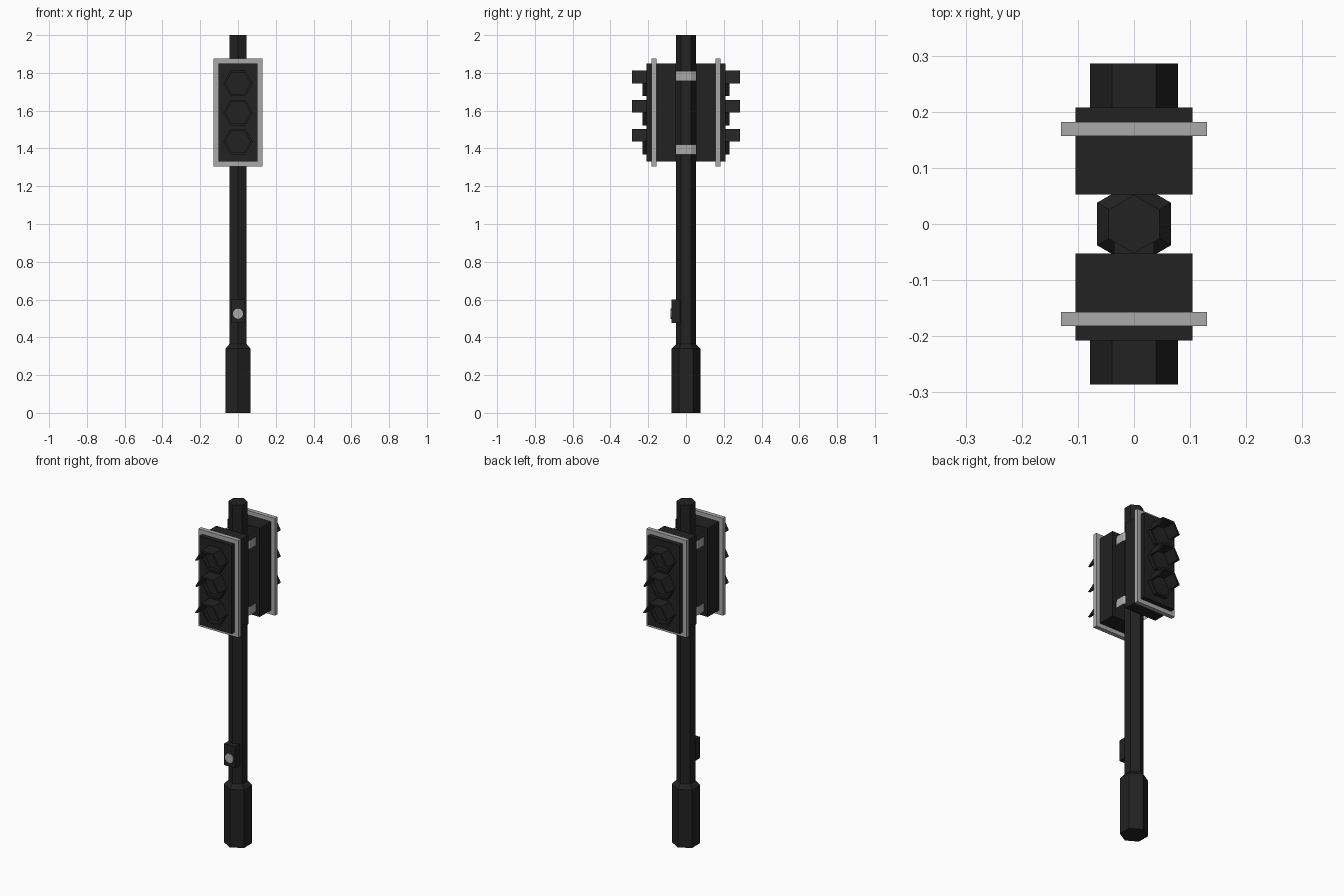
import bpy, bmesh, math
from mathutils import Vector

if "Cube" in bpy.data.objects:
    bpy.data.objects.remove(bpy.data.objects["Cube"])


def material(name, v):
    m = bpy.data.materials.new(name)
    m.diffuse_color = (v, v, v, 1)
    m.use_nodes = True
    m.node_tree.nodes["Principled BSDF"].inputs["Base Color"].default_value = m.diffuse_color
    return m


BLACK = material("matte black", 0.016)
GREY = material("light grey", 0.40)


def finish(name, bm, mat):
    bmesh.ops.recalc_face_normals(bm, faces=bm.faces)
    me = bpy.data.meshes.new(name)
    bm.to_mesh(me)
    bm.free()
    me.materials.append(mat)
    ob = bpy.data.objects.new(name, me)
    bpy.context.collection.objects.link(ob)
    return ob


def box(name, lo, hi, mat):
    bm = bmesh.new()
    bmesh.ops.create_cube(bm, size=1)
    for v in bm.verts:
        v.co = Vector([(a + b) / 2 + c * (b - a) for a, b, c in zip(lo, hi, v.co)])
    return finish(name, bm, mat)


def lathe(name, profile, sides, mat, start=0.0, caps=True):
    """Stack of polygon rings (radius, z) around the z axis."""
    bm = bmesh.new()
    rings = []
    for r, z in profile:
        angles = [start + 2 * math.pi * i / sides for i in range(sides)]
        rings.append([bm.verts.new((r * math.cos(a), r * math.sin(a), z)) for a in angles])
    for lower, upper in zip(rings, rings[1:]):
        for i in range(sides):
            j = (i + 1) % sides
            bm.faces.new((lower[i], lower[j], upper[j], upper[i]))
    if caps:
        bm.faces.new(rings[0])
        bm.faces.new(rings[-1])
    return finish(name, bm, mat)


def visor(name, side, zc):
    """Hexagonal visor: long upper half, short lower half."""
    bm = bmesh.new()
    outer, inner = 0.078, 0.066
    for i in range(6):
        tip = 0.286 if i < 3 else 0.23
        corners = []
        for r, k in ((outer, i), (outer, i + 1), (inner, i + 1), (inner, i)):
            a = math.pi / 3 * k
            corners.append((r * math.cos(a), zc + r * math.sin(a)))
        back = [bm.verts.new((x, side * 0.2, z)) for x, z in corners]
        front = [bm.verts.new((x, side * tip, z)) for x, z in corners]
        bm.faces.new(front)
        # outer wall, inner wall and the end walls where the length steps
        walls = [0, 2] + ([3] if i == 0 else []) + ([1] if i == 2 else [])
        for k in walls:
            n = (k + 1) % 4
            bm.faces.new((back[k], back[n], front[n], front[k]))
    return finish(name, bm, BLACK)


# Hexagonal pole with a wider foot
lathe("pole", [(0.076, 0), (0.076, 0.34), (0.052, 0.365), (0.052, 2.0)], 6, BLACK, math.pi / 2)

# Push button box on the front of the pole
box("button_box", (-0.036, -0.078, 0.475), (0.036, -0.03, 0.6), BLACK)
button = lathe("push_button", [(0.027, 0), (0.027, 0.005)], 12, GREY)
button.rotation_euler = (math.pi / 2, 0, 0)
button.location = (0, -0.077, 0.525)

# Clamp bands joining the two signal heads around the pole
for label, z in (("lower", 1.395), ("upper", 1.783)):
    lathe(label + "_clamp_band", [(0.1, z - 0.026), (0.1, z + 0.026)], 12, GREY,
          math.pi / 12, caps=False)

# Signal heads facing front and back
for label, s in (("front", -1), ("back", 1)):
    def span(a, b):
        return sorted((s * a, s * b))
    y0, y1 = span(0.053, 0.208)
    box(label + "_signal_housing", (-0.104, y0, 1.33), (0.104, y1, 1.85), BLACK)
    y0, y1 = span(0.157, 0.182)
    box(label + "_backing_plate", (-0.13, y0, 1.305), (0.13, y1, 1.875), GREY)
    for lamp, z in (("bottom", 1.436), ("middle", 1.59), ("top", 1.744)):
        visor(f"{label}_{lamp}_visor", s, z)
